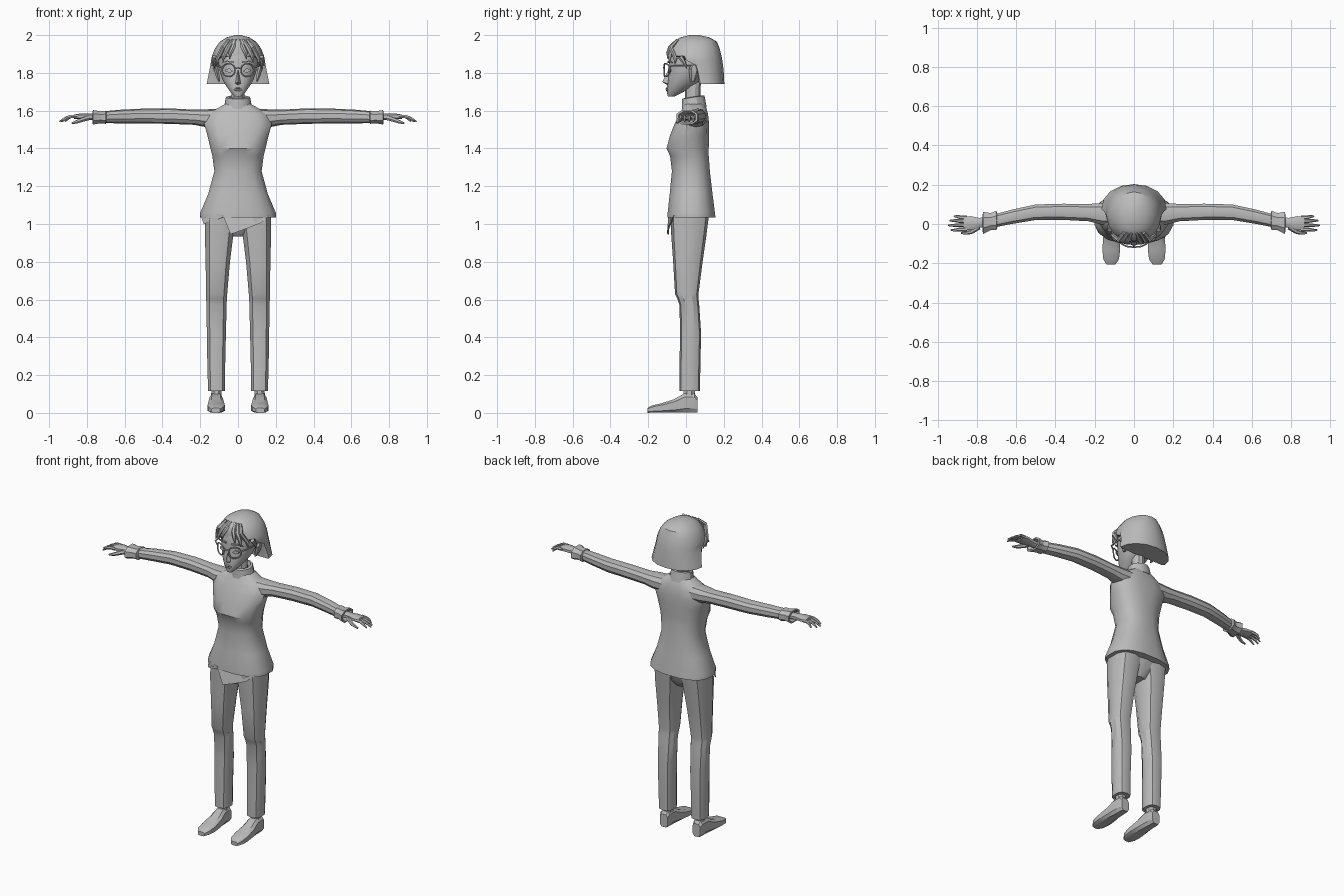
import bpy, bmesh, math
from mathutils import Vector

grey = bpy.data.materials.new("plain_grey")
grey.diffuse_color = (0.5, 0.5, 0.5, 1)


def finish(name, bm, mirror=False, angle=32):
    bmesh.ops.recalc_face_normals(bm, faces=bm.faces)
    me = bpy.data.meshes.new(name)
    bm.to_mesh(me)
    bm.free()
    me.materials.append(grey)
    ob = bpy.data.objects.new(name, me)
    bpy.context.collection.objects.link(ob)
    bpy.ops.object.select_all(action='DESELECT')
    ob.select_set(True)
    bpy.context.view_layer.objects.active = ob
    bpy.ops.object.shade_smooth_by_angle(angle=math.radians(angle))
    if mirror:
        m = ob.modifiers.new("mirror", 'MIRROR')
        m.use_mirror_merge = False
    return ob


def loft(name, rings, axis='z', n=8, p=2.0, mirror=False, tilt=0, cuts=None, turn=0.5):
    """Closed skin over superellipse rings (position, u0, u1, v0, v1).
    axis z: u=x v=y; axis x: u=y v=z; axis y: u=x v=z. cuts limits the lowest v."""
    bm = bmesh.new()
    loops = []
    for k, (a, u0, u1, v0, v1) in enumerate(rings):
        loop = []
        for i in range(n):
            t = 2 * math.pi * (i + turn) / n
            c, s = math.cos(t), math.sin(t)
            u = (u0 + u1) / 2 + (u1 - u0) / 2 * math.copysign(abs(c) ** (2 / p), c)
            v = (v0 + v1) / 2 + (v1 - v0) / 2 * math.copysign(abs(s) ** (2 / p), s)
            if cuts:
                v = max(v, cuts[k])
            co = {'z': (u, v, a + tilt * v), 'x': (a, u, v), 'y': (u, a, v)}[axis]
            loop.append(bm.verts.new(co))
        loops.append(loop)
    for A, B in zip(loops, loops[1:]):
        for i in range(n):
            j = (i + 1) % n
            bm.faces.new((A[i], A[j], B[j], B[i]))
    bm.faces.new(loops[0])
    bm.faces.new(loops[-1])
    return finish(name, bm, mirror)


def sym(rows):
    """Rings centred on x = 0 from (z, half width, front, back)."""
    return [(z, -h, h, f, b) for z, h, f, b in rows]


def box_ring(rows):
    """Rings from (position, u centre, v centre, u half, v half)."""
    return [(a, u - hu, u + hu, v - hv, v + hv) for a, u, v, hu, hv in rows]


def tube(name, pts, radii, n=6, closed=False, mirror=True):
    """Bevelled round bar along a few points."""
    cu = bpy.data.curves.new(name, 'CURVE')
    cu.dimensions = '3D'
    cu.bevel_depth = 1.0
    cu.bevel_resolution = max(0, n // 2 - 2)
    cu.use_fill_caps = True
    sp = cu.splines.new('POLY')
    sp.points.add(len(pts) - 1)
    for q, co, r in zip(sp.points, pts, radii):
        q.co = (*co, 1)
        q.radius = r
    sp.use_cyclic_u = closed
    tmp = bpy.data.objects.new(name + "_path", cu)
    bpy.context.collection.objects.link(tmp)
    me = tmp.to_mesh()
    bm = bmesh.new()
    bm.from_mesh(me)
    tmp.to_mesh_clear()
    bpy.data.objects.remove(tmp)
    return finish(name, bm, mirror, 50)


def prism(name, pts, thick, mirror=False):
    """Thin plate through 3D points, thickened towards +y."""
    bm = bmesh.new()
    f = [bm.verts.new(q) for q in pts]
    b = [bm.verts.new((x, y + thick, z)) for x, y, z in pts]
    bm.faces.new(f)
    bm.faces.new(b[::-1])
    for i in range(len(f)):
        j = (i + 1) % len(f)
        bm.faces.new((f[i], f[j], b[j], b[i]))
    return finish(name, bm, mirror)


# Tunic: flared hem, narrow waist, bust crease and sloping shoulders
loft("tunic", sym([
    (1.035, .203, -.10, .158), (1.06, .203, -.099, .155), (1.16, .160, -.088, .142),
    (1.28, .127, -.076, .128), (1.36, .138, -.086, .122), (1.40, .148, -.105, .122),
    (1.47, .165, -.086, .124), (1.53, .182, -.062, .124), (1.58, .165, -.038, .118),
    (1.61, .115, -.022, .110), (1.635, .07, -.012, .10)]), n=16, p=2.5)


# Uneven front hem, following the curve of the tunic
def hem_y(x):
    return .029 - .129 * (1 - min(1, abs(x) / .203) ** 2.5) ** .4


def hem(name, pts):
    prism(name, [(x, hem_y(x), z) for x, z in pts], .008)


hem("hem_point", [(-.08, 1.045), (-.04, .945), (.015, .965), (.07, .985), (.12, 1.005), (.16, 1.045)])
hem("hem_corner", [(-.20, 1.055), (-.182, 1.0), (-.13, 1.017), (-.08, 1.035), (-.08, 1.05), (-.14, 1.055)])

# Folded collar, neck
loft("collar", sym([(1.60, .078, -.025, .112), (1.665, .066, -.022, .10),
                    (1.668, .052, -.01, .09), (1.635, .045, 0, .08)]), n=12, tilt=.15)
loft("neck", sym([(1.60, .045, -.005, .085), (1.66, .037, -.005, .075),
                  (1.78, .037, -.005, .08)]), n=10)

# Sleeves, cuffs and hands
loft("sleeves", box_ring([
    (.09, .05, 1.56, .062, .05), (.17, .052, 1.56, .056, .047), (.23, .058, 1.565, .046, .04),
    (.36, .062, 1.571, .043, .041), (.50, .06, 1.572, .041, .039),
    (.62, .037, 1.569, .038, .036), (.72, .014, 1.565, .034, .031)]),
    axis='x', n=10, p=2.3, mirror=True)
loft("cuffs", box_ring([
    (.695, .018, 1.565, .034, .028), (.70, .018, 1.565, .053, .037), (.73, .012, 1.565, .046, .034),
    (.768, .006, 1.565, .060, .041), (.77, .006, 1.565, .048, .032), (.74, .01, 1.565, .03, .02)]),
    axis='x', n=8, p=2.4, mirror=True)
loft("palms", box_ring([
    (.74, .01, 1.566, .026, .018), (.79, .006, 1.568, .027, .018),
    (.83, .004, 1.570, .038, .017), (.868, .004, 1.568, .036, .012)]),
    axis='x', n=8, p=2.5, mirror=True)
for i, (y, tip) in enumerate([(-.027, .932), (-.006, .946), (.015, .938), (.034, .915)]):
    y2 = y * 1.15
    tube(f"finger_{i + 1}", [(.85, y, 1.570), (.885, y, 1.569), ((.885 + tip) / 2, y2, 1.560),
                             (tip, y2, 1.542)], [.010, .010, .008, .004])
tube("thumb", [(.79, -.015, 1.562), (.825, -.038, 1.552), (.85, -.045, 1.542), (.88, -.046, 1.533)],
     [.014, .012, .010, .005])

# Trousers: creased legs with a step at the knee, joined by a seat
loft("trouser_legs", [
    (.115, .068, .160, -.034, .074), (.25, .066, .164, -.034, .076), (.42, .062, .167, -.032, .080),
    (.57, .058, .169, -.034, .070), (.605, .057, .171, -.046, .066), (.63, .055, .171, -.058, .066),
    (.80, .040, .174, -.068, .088), (.94, .022, .178, -.078, .108), (1.05, .005, .178, -.082, .122)],
    n=10, p=2.6, mirror=True)
loft("trouser_seat", sym([(.935, .045, -.03, .07), (.975, .10, -.065, .10),
                          (1.05, .16, -.08, .12)]), n=10, p=2.4)

# Bare ankles and pointed shoes
loft("ankles", [(.05, .084, .148, -.02, .052), (.13, .086, .142, -.015, .05)], n=8, mirror=True)
loft("shoes", [
    (.060, .088, .143, 0, .085), (.045, .083, .150, 0, .105), (-.01, .080, .152, 0, .105),
    (-.06, .073, .158, 0, .075), (-.13, .068, .163, 0, .052), (-.18, .075, .158, 0, .040),
    (-.205, .093, .142, 0, .026)], axis='y', n=8, p=3.5, mirror=True)

# Head with pointed chin and face details
loft("head", sym([
    (1.675, .018, -.096, -.06), (1.695, .038, -.101, -.02), (1.725, .060, -.101, .03),
    (1.76, .082, -.097, .08), (1.80, .097, -.091, .11), (1.85, .106, -.090, .14),
    (1.90, .105, -.084, .14), (1.95, .08, -.06, .12)]), n=14, p=2.2)
bm = bmesh.new()
nose = [bm.verts.new(c) for c in [(0, -.092, 1.82), (-.017, -.092, 1.742), (.017, -.092, 1.742),
                                  (0, -.125, 1.752), (0, -.098, 1.735)]]
for f in [(0, 1, 3), (0, 3, 2), (1, 4, 3), (4, 2, 3), (0, 2, 4, 1)]:
    bm.faces.new([nose[i] for i in f])
finish("nose", bm)
loft("lips", sym([(1.702, .010, -.104, -.09), (1.710, .022, -.109, -.09),
                  (1.714, .024, -.104, -.09), (1.719, .016, -.109, -.09),
                  (1.723, .006, -.104, -.09)]), n=8)
prism("eyes", [(.025, -.095, 1.808), (.045, -.095, 1.800), (.066, -.088, 1.808),
               (.066, -.088, 1.818), (.045, -.095, 1.824)], .009, True)
prism("brows", [(.02, -.098, 1.853), (.06, -.092, 1.858), (.085, -.075, 1.852),
                (.06, -.092, 1.865), (.02, -.098, 1.861)], .009, True)
loft("ears", box_ring([(1.755, .100, .035, .006, .012), (1.785, .108, .04, .012, .022),
                       (1.825, .118, .045, .014, .03), (1.84, .118, .048, .010, .02)]),
     n=6, mirror=True)

# Glasses: rounded frames, bridge and side arms
frame = []
for k in range(14):
    t = 2 * math.pi * k / 14
    x = .05 + .034 * math.copysign(abs(math.cos(t)) ** .8, math.cos(t))
    frame.append((x, -.116 + 1.8 * max(0, x - .03) ** 1.4, 1.815 + .034 * math.sin(t)))
tube("glasses_frames", frame, [.0042] * 14, closed=True)
tube("glasses_bridge", [(-.018, -.116, 1.822), (0, -.119, 1.827), (.018, -.116, 1.822)],
     [.004] * 3, mirror=False)
tube("glasses_arms", [(.084, -.09, 1.828), (.108, -.075, 1.838), (.120, .06, 1.838)], [.0045] * 3)

# Bobbed hair: one shell, cut back around the face below the fringe
hair = sym([
    (1.742, .166, -.05, .203), (1.80, .154, -.07, .200), (1.84, .146, -.088, .196),
    (1.868, .142, -.092, .192), (1.89, .138, -.094, .188), (1.93, .122, -.088, .178),
    (1.965, .096, -.068, .164), (1.988, .060, -.03, .125), (2.0, .015, .02, .07)])
loft("hair_bob", hair, n=16, p=2.1, turn=0, cuts=[.068, .062, .05, .0, -.082, -1, -1, -1, -1])

# Parted fringe strands and temple locks
for i, (x0, x1, z1, y1) in enumerate([(.012, .040, 1.885, -.100), (.03, .075, 1.868, -.092),
                                      (.05, .108, 1.855, -.062)]):
    tube(f"fringe_{i + 1}", [(x0, -.045, 1.975), ((x0 + x1) / 2, -.082, 1.935),
                             (x1, y1 + .006, z1 + .022), (x1 + .006, y1 + .003, z1 - .012)],
         [.008, .013, .011, .002])
tube("temple_locks", [(.122, -.03, 1.885), (.128, -.01, 1.855), (.124, .005, 1.825)],
     [.014, .010, .002])
